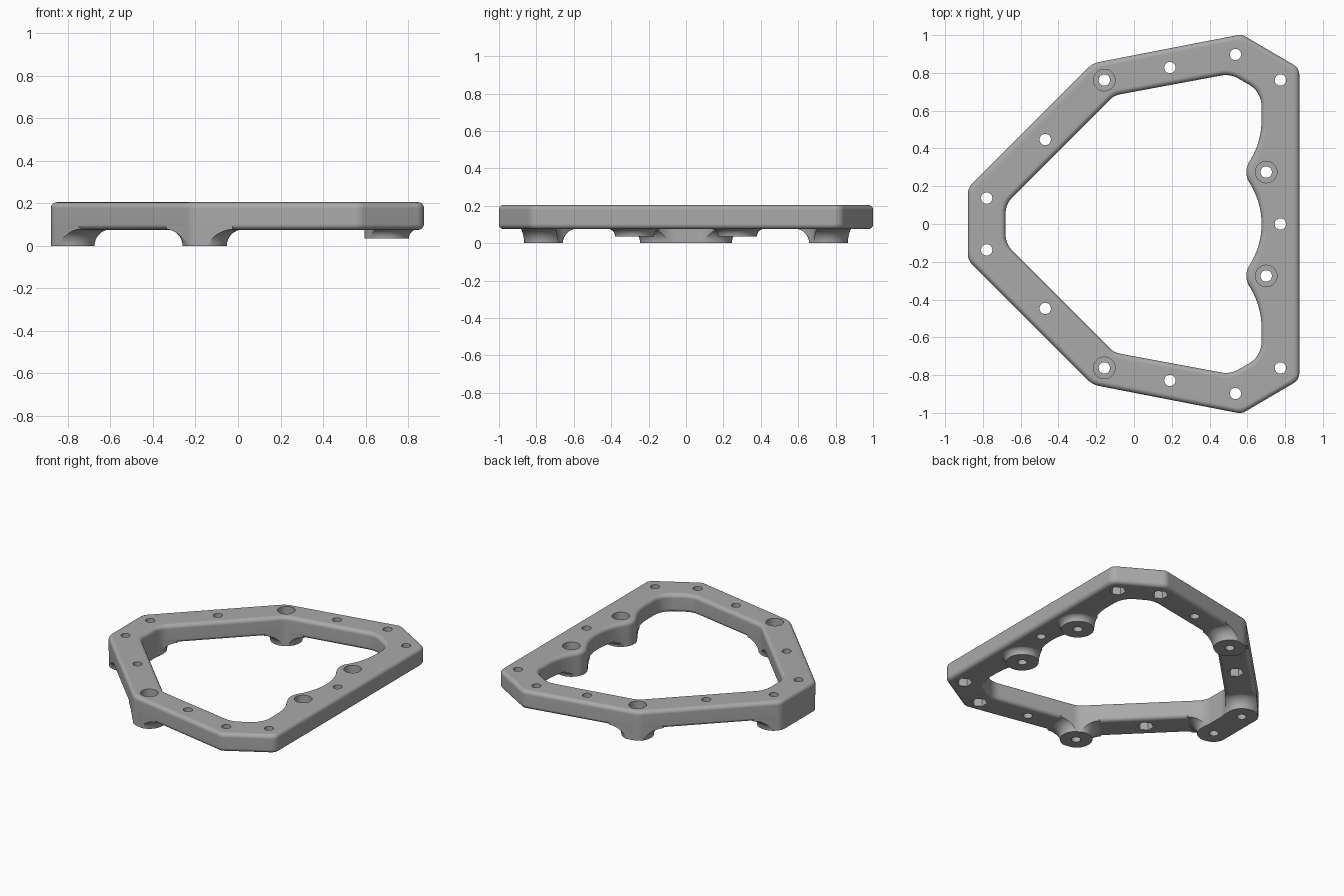
import bpy, bmesh
from math import sin, cos, tan, pi, radians
from mathutils import Vector

cube = bpy.data.objects.get("Cube")
if cube:
    bpy.data.objects.remove(cube)

TOP, UNDER, ROUND = 0.205, 0.075, 0.027


def arc(cx, cy, r, a0, a1, n=12):
    angles = [radians(a0 + (a1 - a0) * i / n) for i in range(n + 1)]
    return [(cx + r * cos(a), cy + r * sin(a), 0) for a in angles]


def circle(x, y, r, n=40, turn=0):
    return [Vector(p[:2]) for p in arc(x, y, r, turn, turn + 360, n)[:-1]]


def mirrored(half):
    return half + [(x, -y, r) for x, y, r in reversed(half)]


def rounded(corners, n=8):
    """Outline with each (x, y, radius) corner replaced by an arc."""
    out = []
    for i, (x, y, r) in enumerate(corners):
        p = Vector((x, y))
        if not r:
            out.append(p)
            continue
        a = (Vector(corners[i - 1][:2]) - p).normalized()
        b = (Vector(corners[(i + 1) % len(corners)][:2]) - p).normalized()
        half = a.angle(b) / 2
        c = p + (a + b).normalized() * r / sin(half)
        s, e = p + a * r / tan(half) - c, p + b * r / tan(half) - c
        out += [c + s.lerp(e, k / n).normalized() * r for k in range(n + 1)]
    return out


def offset(loop, d):
    """Move a counter-clockwise outline outward by d."""
    out = []
    for i, p in enumerate(loop):
        t0 = (p - loop[i - 1]).normalized()
        t1 = (loop[(i + 1) % len(loop)] - p).normalized()
        t = (t0 + t1).normalized()
        out.append(p + Vector((t.y, -t.x)) * d / max(t.dot(t1), 0.5))
    return out


def loft(bm, loop, profile, hole=None):
    """Stack offset copies of an outline along a (offset, z) profile."""
    ends = ([], [])
    for outline, sign in ((loop, 1), (hole, -1)):
        if not outline:
            continue
        n = len(outline)
        rings = [[bm.verts.new((*p, z)) for p in offset(outline, d * sign)]
                 for d, z in profile]
        for lo, hi in zip(rings, rings[1:]):
            for i in range(n):
                j = (i + 1) % n
                bm.faces.new((lo[i], lo[j], hi[j], hi[i]))
        for end, ring in zip(ends, (rings[0], rings[-1])):
            end.append(ring)
    for end in ends:
        if hole:
            edges = [bm.edges.get((r[i - 1], r[i])) for r in end for i in range(len(r))]
            bmesh.ops.triangle_fill(bm, edges=edges, use_beauty=True)
        else:
            bm.faces.new(end[0])


def make(name, parts):
    bm = bmesh.new()
    for part in parts:
        loft(bm, *part)
    bmesh.ops.recalc_face_normals(bm, faces=bm.faces)
    mesh = bpy.data.meshes.new(name)
    bm.to_mesh(mesh)
    bm.free()
    ob = bpy.data.objects.new(name, mesh)
    bpy.context.collection.objects.link(ob)
    return ob


def select(ob):
    bpy.ops.object.select_all(action='DESELECT')
    ob.select_set(True)
    bpy.context.view_layer.objects.active = ob


def combine(ob, other, operation):
    select(ob)
    mod = ob.modifiers.new(operation, 'BOOLEAN')
    mod.operation, mod.object, mod.solver = operation, other, 'EXACT'
    bpy.ops.object.modifier_apply(modifier=mod.name)
    bpy.data.objects.remove(other)


# Outer and inner outlines of the frame
outer = rounded(mirrored([(0.875, 0.825, 0.06), (0.57, 1.004, 0.06),
                          (-0.219, 0.851, 0.12), (-0.88, 0.19, 0.08)]))
inner = rounded(mirrored(
    arc(0.275, 0.002, 0.4, 0, 32.7) + arc(0.7, 0.275, 0.105, 212.7, 147.3)[1:-1]
    + arc(0.275, 0.548, 0.4, -32.7, 0)
    + [(0.675, 0.70, 0.13), (0.51, 0.795, 0.13),
       (-0.104, 0.681, 0.1), (-0.68, 0.105, 0.12)]))

# Rounded frame
steps = [i * pi / 10 for i in range(6)]
rim = [(ROUND * (sin(a) - 1), UNDER + ROUND * (1 - cos(a))) for a in steps]
rim += [(ROUND * (cos(a) - 1), TOP - ROUND * (1 - sin(a))) for a in steps]
frame = make("frame", [(outer, rim, inner)])


# Flared feet and bosses, trimmed to the frame outline
def flare(z0):
    h = UNDER + 0.002 - z0
    steps = [i * pi / 16 for i in range(9)]
    curve = [(h * (1 - cos(a)), z0 + h * sin(a)) for a in steps]
    return curve + [(h, UNDER + 0.04)]


end_foot = rounded(mirrored([(-0.675, 0.245, 0.104), (-0.885, 0.245, 0.104)]), 16)
feet = [(end_foot, flare(0))]
for s in (1, -1):
    feet.append((circle(-0.157, 0.762 * s, 0.104), flare(0)))
    feet.append((circle(0.7, 0.275 * s, 0.104), flare(0.035)))
feet = make("feet", feet)
trim = make("trim", [(outer, [(-0.001, -0.1), (-0.001, 0.2)], inner)])
combine(feet, trim, 'INTERSECT')
combine(frame, feet, 'UNION')

# Plain holes, counterbored holes and hexagonal nut pockets
straight = [(0, -0.1), (0, 0.3)]
stepped = [(0, -0.1), (0, 0.14), (0.027, 0.14), (0.027, 0.3)]
nut_spots = [(-0.47, 0.447), (0.537, 0.897), (0.775, 0.762)]
plain_spots = nut_spots + [(-0.78, 0.137), (0.19, 0.828)]
holes = [(circle(0.775, 0, 0.03, 24), straight)]
pockets = []
for s in (1, -1):
    holes += [(circle(x, y * s, 0.03, 24), straight) for x, y in plain_spots]
    holes += [(circle(x, y * s, 0.03, 32), stepped)
              for x, y in ((-0.157, 0.762), (0.7, 0.275))]
    pockets += [(circle(x, y * s, 0.052, 6, 30), [(0, -0.1), (0, 0.13)])
                for x, y in nut_spots]
combine(frame, make("holes", holes), 'DIFFERENCE')
combine(frame, make("pockets", pockets), 'DIFFERENCE')

# Grey material and shading
grey = bpy.data.materials.new("grey")
grey.use_nodes = True
grey.diffuse_color = (0.4, 0.4, 0.4, 1)
grey.node_tree.nodes["Principled BSDF"].inputs["Base Color"].default_value = (0.4, 0.4, 0.4, 1)
frame.data.materials.clear()
frame.data.materials.append(grey)
select(frame)
bpy.ops.object.shade_smooth_by_angle(angle=radians(35))
weighted = frame.modifiers.new("weighted_normals", 'WEIGHTED_NORMAL')
weighted.keep_sharp = True
